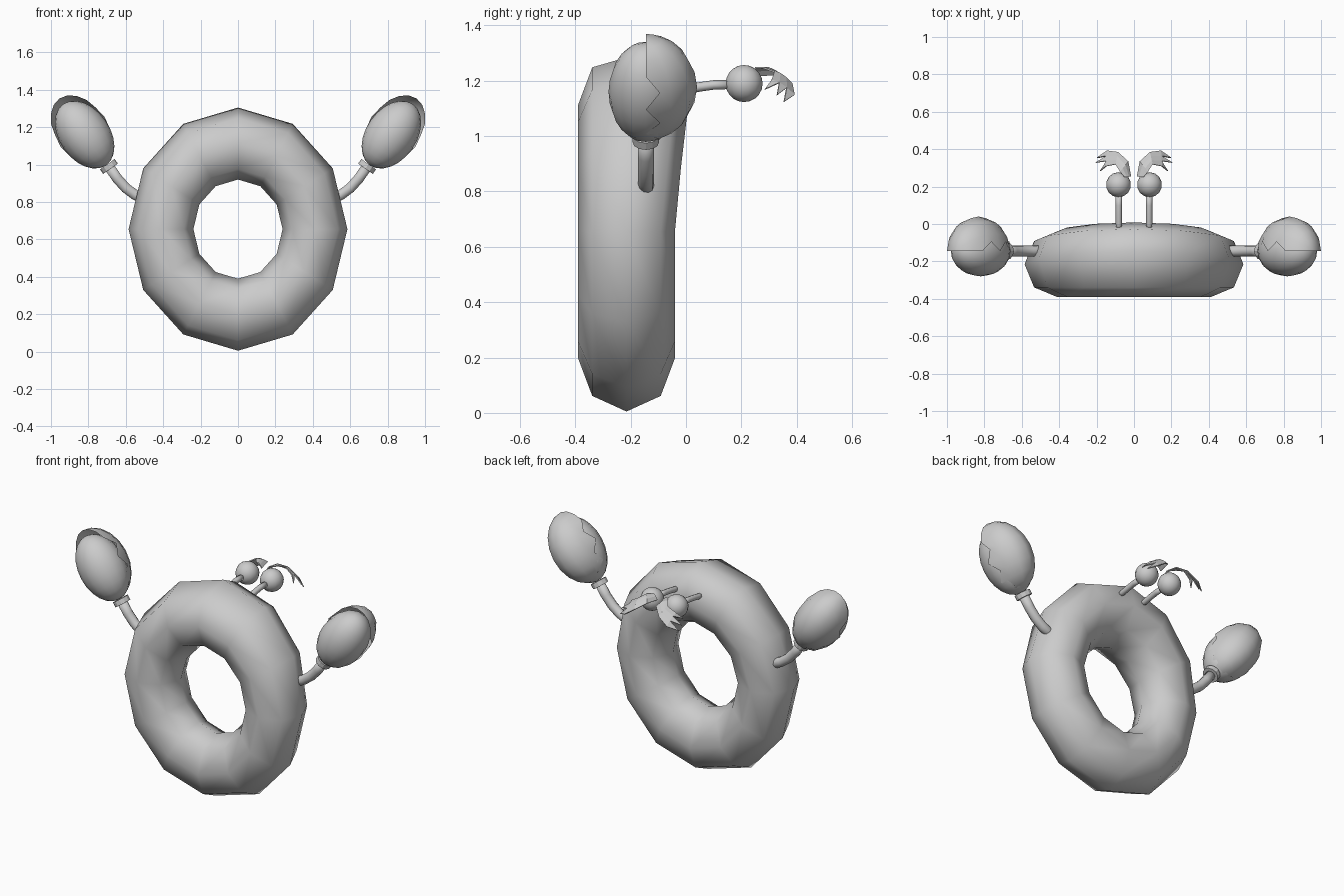
import bpy, bmesh, math
from mathutils import Vector, Matrix

if "Cube" in bpy.data.objects:
    bpy.data.objects.remove(bpy.data.objects["Cube"])

grey = bpy.data.materials.new("plain_grey")
grey.use_nodes = True
grey.diffuse_color = (0.6, 0.6, 0.6, 1)
grey.node_tree.nodes["Principled BSDF"].inputs["Base Color"].default_value = (0.6, 0.6, 0.6, 1)


def finish(name, bm, smooth=True):
    """Turn a bmesh into a named object with the shared material."""
    mesh = bpy.data.meshes.new(name)
    bmesh.ops.recalc_face_normals(bm, faces=bm.faces)
    for f in bm.faces:
        f.smooth = smooth
    bm.to_mesh(mesh)
    bm.free()
    mesh.materials.append(grey)
    obj = bpy.data.objects.new(name, mesh)
    bpy.context.collection.objects.link(obj)
    return obj


def skin(bm, rings, closed=False):
    """Bridge consecutive closed rings of vertices."""
    pairs = list(zip(rings, rings[1:] + rings[:1])) if closed else list(zip(rings, rings[1:]))
    for a, b in pairs:
        for i in range(len(a)):
            j = (i + 1) % len(a)
            bm.faces.new((a[i], a[j], b[j], b[i]))


def tube(name, path, radius, sides=10):
    """Round tube in even rings along a smooth path, rounded at its start."""
    pts = [Vector(p) for p in path]
    bm = bmesh.new()
    rings = []
    for k, p in enumerate(pts):
        d = pts[min(k + 1, len(pts) - 1)] - pts[max(k - 1, 0)]
        rot = d.to_track_quat('Z', 'Y')
        r = radius * (0.7 if k == 0 else 1)
        rings.append([bm.verts.new(p + rot @ Vector((r * math.cos(a), r * math.sin(a), 0)))
                      for a in (math.tau * i / sides for i in range(sides))])
    skin(bm, rings)
    bm.faces.new(rings[0])
    bm.faces.new(rings[-1])
    return finish(name, bm)


def ellipsoid(bm, segments, rings, radii, matrix):
    bmesh.ops.create_uvsphere(bm, u_segments=segments, v_segments=rings, radius=1,
                              matrix=matrix @ Matrix.Diagonal((*radii, 1)))


# Ring body: twelve-sided oval ring whose back leans outward near the top
bm = bmesh.new()
rings = []
for i in range(12):
    a = math.tau * i / 12
    ring = []
    for j in range(8):
        b = math.tau * j / 8
        r = 0.4575 + 0.1925 * math.cos(b)
        z = 0.655 + r * math.cos(a)
        y = -0.215 + 0.175 * math.sin(b)
        if math.sin(b) > -0.1:
            y += 0.07 * max(0, (z - 0.7) / 0.6)
        ring.append(bm.verts.new((0.9 * r * math.sin(a), y, z)))
    rings.append(ring)
skin(bm, rings, closed=True)
finish("ring_body", bm)

for side, s in (("left", 1), ("right", -1)):
    # Arm rising outward from the ring
    arm = [(0.48, 0.808), (0.5, 0.815), (0.55, 0.838), (0.6, 0.875), (0.645, 0.925), (0.69, 0.99)]
    tube(side + "_arm", [(s * x, -0.145, z) for x, z in arm], 0.029)

    # Cuff and claw share one tilted axis
    tilt = Matrix.Rotation(s * math.radians(35), 4, 'Y')
    bm = bmesh.new()
    bmesh.ops.create_cone(bm, cap_ends=True, segments=12, radius1=0.048, radius2=0.048, depth=0.03,
                          matrix=Matrix.Translation((s * 0.69, -0.145, 0.99)) @ tilt)
    finish(side + "_cuff", bm, smooth=False)

    bm = bmesh.new()
    ellipsoid(bm, 16, 12, (0.135, 0.135, 0.2), Matrix.Translation((s * 0.82, -0.145, 1.16)) @ tilt)
    finish(side + "_claw_front", bm)

    # Larger half shell behind, with a zigzag rim towards the wrist
    bm = bmesh.new()
    ellipsoid(bm, 12, 10, (0.142, 0.185, 0.215), Matrix.Identity(4))
    bmesh.ops.delete(bm, geom=[v for v in bm.verts if v.co.y < -0.01], context='VERTS')
    rim = [v for v in bm.verts if abs(v.co.y) < 0.001 and abs(v.co.x) > 0.01 and v.co.z < 0.1]
    levels = sorted({round(v.co.z, 3) for v in rim})
    for v in rim:
        if levels.index(round(v.co.z, 3)) % 2 == 1:
            v.co.y += 0.05
            v.co.x *= 0.97
    bm.transform(Matrix.Translation((s * 0.832, -0.145, 1.177)) @ tilt)
    finish(side + "_claw_shell", bm)

    # Eye stalk and eyeball on the back
    stalk = [(-0.04, 1.165), (0.0, 1.168), (0.05, 1.178), (0.1, 1.185), (0.16, 1.187)]
    tube(side + "_eye_stalk", [(s * 0.081, y, z) for y, z in stalk], 0.017, 8)
    bm = bmesh.new()
    ellipsoid(bm, 14, 10, (0.067,) * 3, Matrix.Translation((s * 0.083, 0.21, 1.19)))
    finish(side + "_eyeball", bm)

    # Curved lash with a three-pointed tip
    back = [(0.015, 0.255, 1.22), (0.03, 0.335, 1.225), (0.085, 0.385, 1.19), (0.145, 0.393, 1.15)]
    front = [(0.05, 0.25, 1.25), (0.075, 0.28, 1.25), (0.1, 0.32, 1.235), (0.15, 0.31, 1.205)]
    tips = [(0.2, 0.355, 1.125), (0.205, 0.33, 1.15), (0.182, 0.285, 1.17)]
    bm = bmesh.new()
    rows = []
    for p, q in zip(back, front):
        p, q = Vector(p), Vector(q)
        crown = (p + q) / 2 + Vector((0, 0, 0.012))
        rows.append([bm.verts.new((s * v.x, v.y, v.z)) for v in (p, p.lerp(crown, 0.67), q.lerp(crown, 0.67), q)])
    for a, b in zip(rows, rows[1:]):
        for k in range(3):
            bm.faces.new((a[k], a[k + 1], b[k + 1], b[k]))
    for k, (x, y, z) in enumerate(tips):
        bm.faces.new((rows[-1][k], rows[-1][k + 1], bm.verts.new((s * x, y, z))))
    lash = finish(side + "_lash", bm, smooth=False)
    thick = lash.modifiers.new("thickness", 'SOLIDIFY')
    thick.thickness = 0.006
